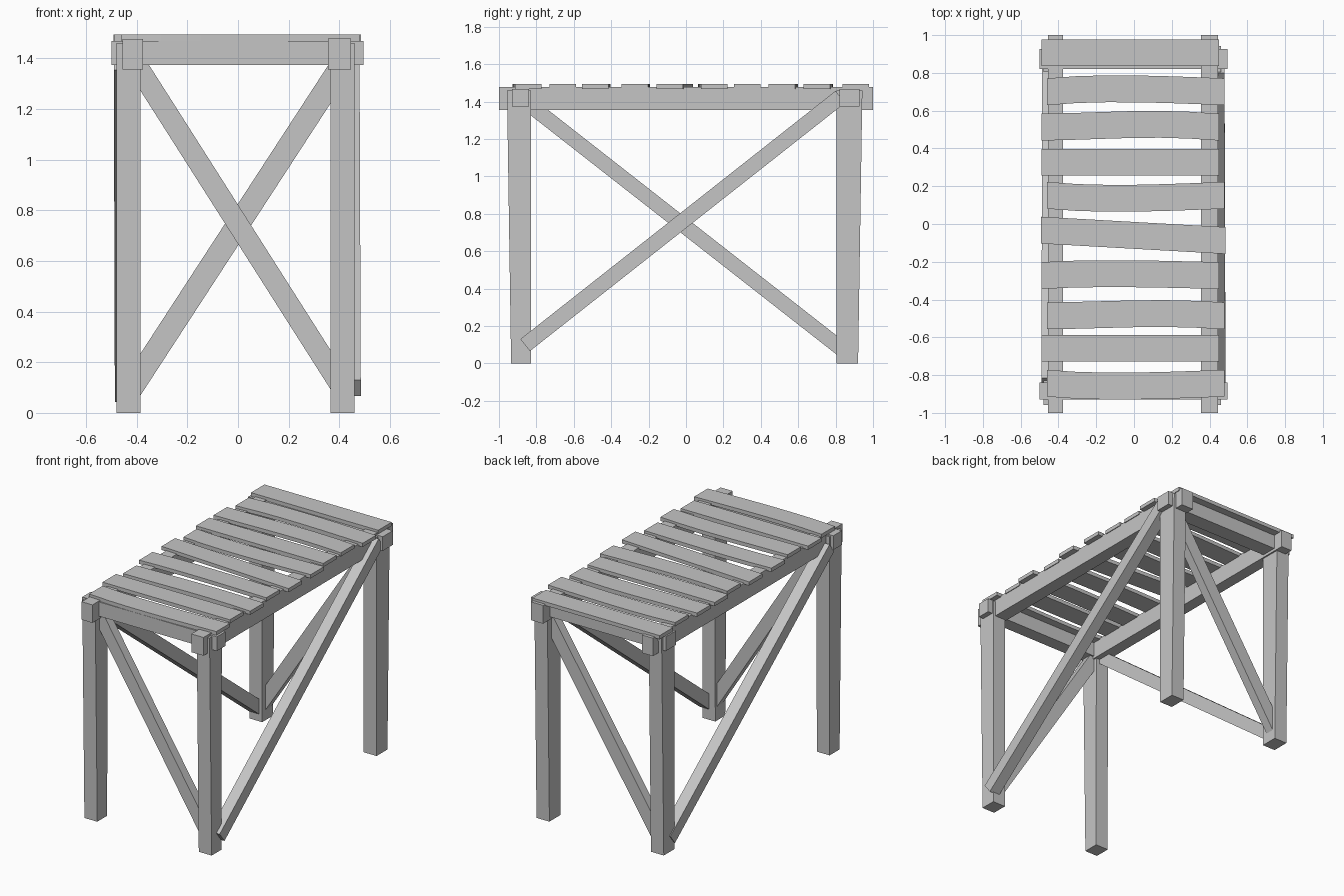
import bpy
import bmesh
import math
from mathutils import Vector

if "Cube" in bpy.data.objects:
    bpy.data.objects.remove(bpy.data.objects["Cube"], do_unlink=True)

# One plain grey for all the timber
GREY = (0.56, 0.56, 0.56, 1.0)
timber = bpy.data.materials.new("grey_timber")
timber.use_nodes = True
timber.diffuse_color = GREY
timber.node_tree.nodes["Principled BSDF"].inputs["Base Color"].default_value = GREY


def loft(name, rings):
    """Skin a row of four-point rings and cap both ends."""
    bm = bmesh.new()
    loops = [[bm.verts.new(p) for p in ring] for ring in rings]
    for a, b in zip(loops, loops[1:]):
        for i in range(4):
            j = (i + 1) % 4
            bm.faces.new((a[i], a[j], b[j], b[i]))
    bm.faces.new(loops[0])
    bm.faces.new(loops[-1])
    bmesh.ops.recalc_face_normals(bm, faces=bm.faces)
    mesh = bpy.data.meshes.new(name)
    bm.to_mesh(mesh)
    bm.free()
    mesh.materials.append(timber)
    obj = bpy.data.objects.new(name, mesh)
    bpy.context.collection.objects.link(obj)
    return obj


def rect(x0, x1, y0, y1, z):
    return [(x0, y0, z), (x1, y0, z), (x1, y1, z), (x0, y1, z)]


def box(name, x0, x1, y0, y1, z0, z1):
    return loft(name, [rect(x0, x1, y0, y1, z0), rect(x0, x1, y0, y1, z1)])


def brace(name, start, end, width, depth, across):
    """Straight square-cut bar; depth runs along the axis 'across'."""
    start, end, across = Vector(start), Vector(end), Vector(across)
    side = (end - start).normalized().cross(across) * width / 2
    out = across * depth / 2
    rings = [[p - side - out, p + side - out, p + side + out, p - side + out]
             for p in (start, end)]
    return loft(name, rings)


# Legs, flaring slightly outward toward the top
for side, x0, x1 in (("right", -0.48, -0.385), ("left", 0.365, 0.46)):
    loft("front_leg_" + side, [rect(x0, x1, -0.935, -0.83, 0),
                               rect(x0, x1, -0.957, -0.828, 1.46)])
    loft("back_leg_" + side, [rect(x0, x1, 0.805, 0.92, 0),
                              rect(x0, x1, 0.805, 0.943, 1.46)])

# Long beams and cross beams
box("long_beam_right", -0.455, -0.375, -1, 1, 1.355, 1.475)
box("long_beam_left", 0.355, 0.445, -1, 1, 1.355, 1.477)
box("front_cross_beam", -0.5, 0.495, -0.93, -0.84, 1.373, 1.468)
box("back_cross_beam", -0.5, 0.495, 0.82, 0.927, 1.373, 1.468)

# Diagonal braces, one on each side
Y, X = (0, 1, 0), (1, 0, 0)
brace("front_brace", (-0.42, -0.88, 1.404), (0.41, -0.88, 0.1), 0.083, 0.06, Y)
brace("back_brace", (-0.425, 0.87, 0.09), (0.405, 0.87, 1.365), 0.09, 0.06, Y)
brace("left_brace", (0.447, -0.86, 0.098), (0.442, 0.825, 1.425), 0.082, 0.075, X)
brace("right_brace", (-0.451, -0.84, 1.385), (-0.447, 0.835, 0.075), 0.08, 0.078, X)


def plank(name, x0, x1, y, width, bend, peak, tilt):
    """Deck board that bows sideways by 'bend', most at fraction 'peak'."""
    power = math.log(0.5) / math.log(peak)
    steps = 6 if bend else 1
    rings = []
    for i in range(steps + 1):
        t = i / steps
        x = x0 + (x1 - x0) * t
        c = y + bend * math.sin(math.pi * t ** power) + tilt * (t - 0.5)
        a, b = c - width / 2, c + width / 2
        rings.append([(x, a, 1.468), (x, b, 1.468), (x, b, 1.493), (x, a, 1.493)])
    return loft(name, rings)


# Deck boards: reach to one side or the other, centre, bow, peak, slant
SHORT, SHIFTED, WIDE = (-0.49, 0.45), (-0.46, 0.48), (-0.492, 0.485)
boards = [
    (SHORT, 0.907, 0, 0.5, 0),
    (SHIFTED, 0.70, 0.016, 0.4, 0),
    (SHORT, 0.513, 0.015, 0.63, 0),
    (SHORT, 0.327, 0, 0.5, 0),
    (SHIFTED, 0.152, -0.016, 0.4, 0),
    (WIDE, -0.06, 0, 0.5, -0.055),
    (SHORT, -0.273, 0.01, 0.4, 0),
    (SHIFTED, -0.486, 0.012, 0.63, 0),
    (SHORT, -0.658, 0, 0.5, 0),
    (SHIFTED, -0.843, -0.015, 0.4, 0),
]
for n, (reach, y, bend, peak, tilt) in enumerate(boards):
    plank(f"deck_board_{n + 1}", *reach, y, 0.142, bend, peak, tilt)
